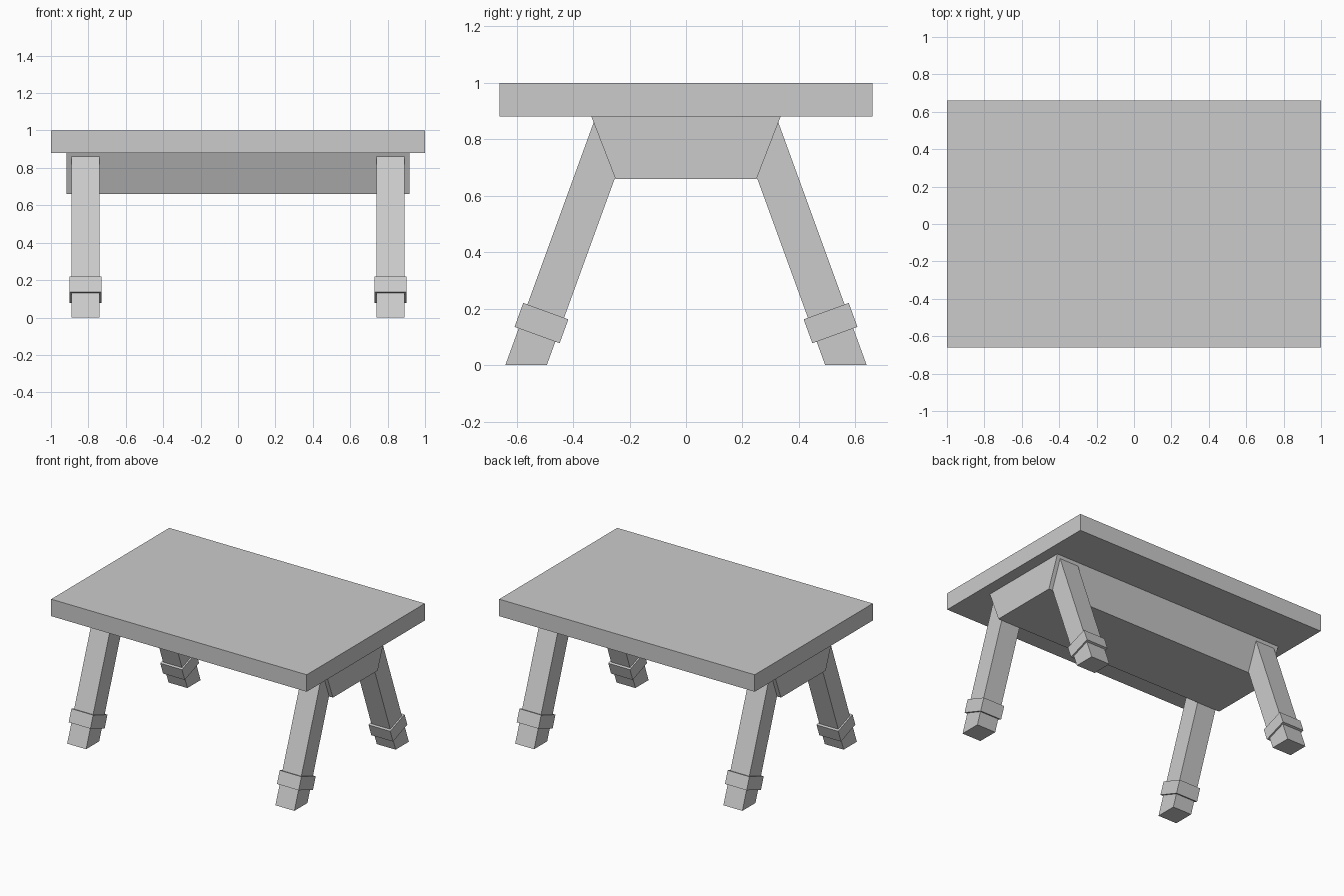
import bpy
import bmesh
from math import radians, tan, sin, cos

if "Cube" in bpy.data.objects:
    bpy.data.objects.remove(bpy.data.objects["Cube"])

TILT = radians(20)   # splay of the legs
LEG_X = 0.815        # leg centre line in x


def prism(name, profile, x0, x1):
    """Extrude a (y, z) profile along x from x0 to x1."""
    bm = bmesh.new()
    face = bm.faces.new([bm.verts.new((x0, y, z)) for y, z in profile])
    ext = bmesh.ops.extrude_face_region(bm, geom=[face])
    moved = [v for v in ext["geom"] if isinstance(v, bmesh.types.BMVert)]
    bmesh.ops.translate(bm, verts=moved, vec=(x1 - x0, 0, 0))
    bmesh.ops.recalc_face_normals(bm, faces=bm.faces)
    mesh = bpy.data.meshes.new(name)
    bm.to_mesh(mesh)
    bm.free()
    obj = bpy.data.objects.new(name, mesh)
    bpy.context.collection.objects.link(obj)
    return obj


# Table top and the tapered beam beneath it
prism("table_top", [(-0.66, 0.88), (0.66, 0.88), (0.66, 1.0), (-0.66, 1.0)], -1, 1)
prism("under_beam", [(-0.25, 0.66), (0.25, 0.66), (0.335, 0.88), (-0.335, 0.88)], -0.918, 0.918)

# Leg side profile: level foot, square-cut top end buried in the beam
top_y, top_z = 0.64 - 0.86 * tan(TILT), 0.86
width = 0.147 * cos(TILT)
leg = [(0.64, 0), (top_y, top_z),
       (top_y - width * cos(TILT), top_z - width * sin(TILT)), (0.493, 0)]

# Collar side profile: rectangle turned to follow the leg
c, s = cos(TILT), sin(TILT)
collar = [(0.512 + u * c - v * s, 0.149 + u * s + v * c)
          for u, v in ((-0.085, -0.045), (0.085, -0.045), (0.085, 0.045), (-0.085, 0.045))]

# Four splayed legs with collars
for depth, sy in (("front", -1), ("back", 1)):
    for side, sx in (("left", -1), ("right", 1)):
        for part, profile, half in (("leg", leg, 0.074), ("collar", collar, 0.085)):
            prism(f"{depth}_{side}_{part}", [(sy * y, z) for y, z in profile],
                  sx * LEG_X - half, sx * LEG_X + half)
